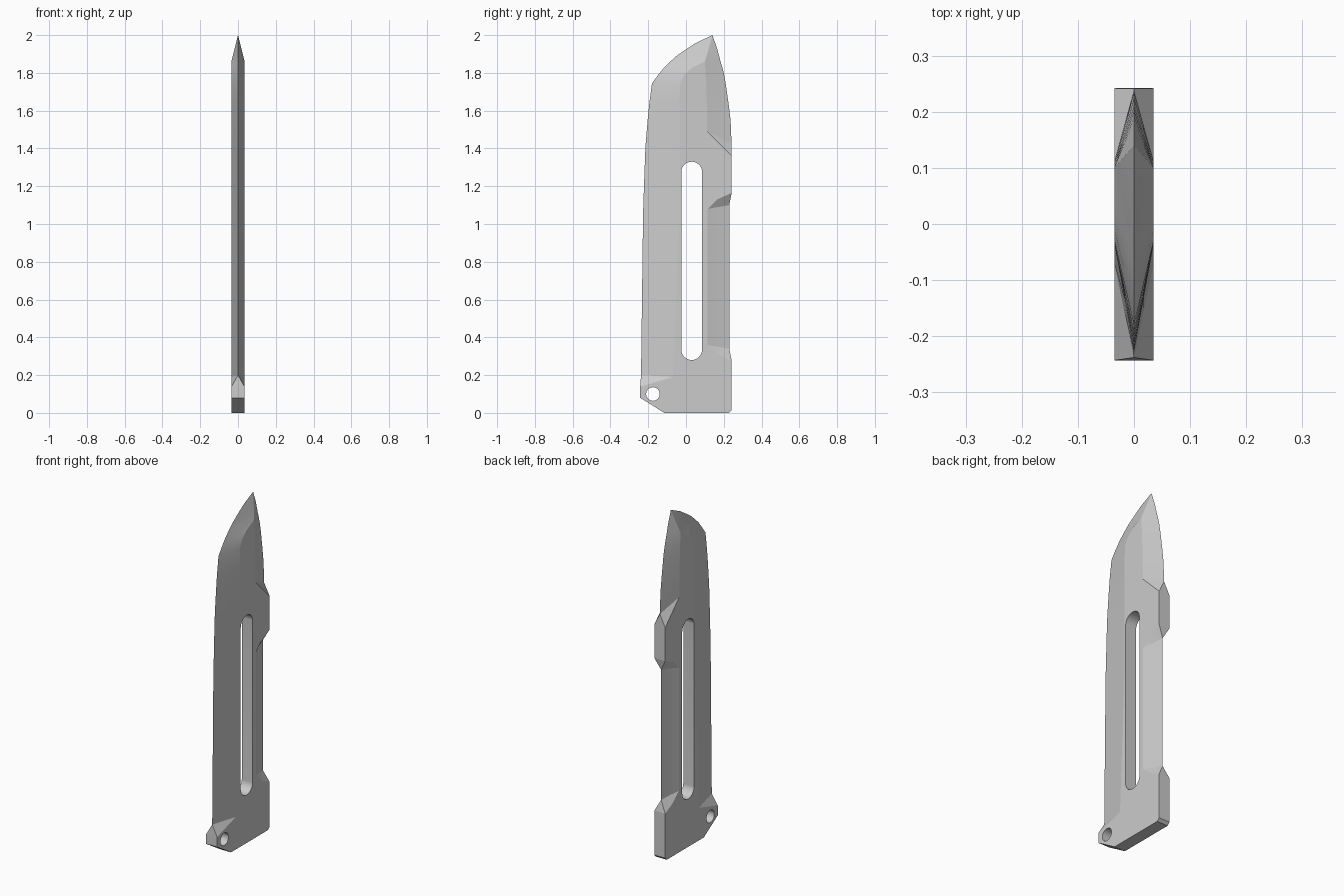
import bpy, bmesh, math

if "Cube" in bpy.data.objects:
    bpy.data.objects.remove(bpy.data.objects["Cube"])

T = 0.035  # half thickness


def blunt(y, z, yi, zi, ym=None, zm=None):
    """Full-thickness edge: centre line, corner, middle, inner point."""
    ym = (y + yi) / 2 if ym is None else ym
    zm = (z + zi) / 2 if zm is None else zm
    return [(0, y, z), (T, y, z), (T, ym, zm), (T, yi, zi)]


def sharp(y, z, yi, zi, k=0.5, t=T):
    """Ground edge: zero thickness at the rim, k sets how hollow the grind is."""
    return [(0, y, z), (0, y, z), (t * k, (y + yi) / 2, (z + zi) / 2), (t, yi, zi)]


def make_object(name, bm):
    bmesh.ops.remove_doubles(bm, verts=bm.verts, dist=0.0005)
    bmesh.ops.recalc_face_normals(bm, faces=bm.faces)
    me = bpy.data.meshes.new(name)
    bm.to_mesh(me)
    bm.free()
    ob = bpy.data.objects.new(name, me)
    bpy.context.collection.objects.link(ob)
    return ob


# Lower rows: cutting side and spine side in matching order
left = [
    blunt(-.115, 0, -.07, 0),
    blunt(-.243, .08, -.07, .08),
    blunt(-.243, .138, -.07, .19),
    sharp(-.238, .2, -.07, .19),
    sharp(-.228, 1.0, -.035, 1.0),
    sharp(-.226, 1.1, -.035, 1.1),
    sharp(-.216, 1.38, -.035, 1.38),
    sharp(-.213, 1.43, -.035, 1.43),
    sharp(-.203, 1.55, -.035, 1.55),
    sharp(-.194, 1.64, -.035, 1.64),
    sharp(-.18, 1.745, -.03, 1.745),
]
right = [
    blunt(.227, 0, .115, 0),
    blunt(.242, .015, .115, .015),
    blunt(.242, .275, .115, .36, .18, .305),
    sharp(.229, .34, .115, .36, .42),
    sharp(.229, 1.1, .115, 1.08, .42),
    blunt(.242, 1.165, .115, 1.08, .165, 1.13),
    blunt(.242, 1.36, .112, 1.49),
    sharp(.241, 1.43, .112, 1.49),
    sharp(.236, 1.55, .112, 1.55),
    sharp(.225, 1.64, .11, 1.64),
    sharp(.21, 1.745, .106, 1.745),
]
# Tip rows: height, cutting edge, flat start, flat end, spine edge
for z, yl, il, ir, yr in [
    (1.79, -.147, -.01, .104, .202), (1.83, -.115, .035, .102, .192),
    (1.86, -.083, .1, .1, .183), (1.89, -.05, .109, .109, .175),
    (1.925, 0, .119, .119, .166), (1.96, .055, .129, .129, .154),
    (2.0, .14, .14, .14, .14),
]:
    t = min(T, T * (2 - z) / .14)
    left.append(sharp(yl, z, il, z, t=t))
    right.append(sharp(yr, z, ir, z, t=t))

# Blade body lofted through the rows, mirrored in x
bm = bmesh.new()
rings = []
for l, r in zip(left, right):
    half = l + r[::-1]
    ring = half + [(-x, y, z) for x, y, z in half[-2:0:-1]]
    rings.append([bm.verts.new(p) for p in ring])
n = len(rings[0])
for a, b in zip(rings, rings[1:]):
    for i in range(n):
        j = (i + 1) % n
        bm.faces.new((a[i], a[j], b[j], b[i]))
bm.faces.new(rings[0])
blade = make_object("blade", bm)


def cut_slot(y, z0, z1, r, n=16):
    """Cut a round-ended slot (or a hole when z0 equals z1) through the blade."""
    bm = bmesh.new()
    pts = [(y + r * math.cos(math.pi * i / n), z1 + r * math.sin(math.pi * i / n)) for i in range(n + 1)]
    pts += [(2 * y - a, z0 + z1 - b) for a, b in pts]
    if z0 == z1:
        pts = pts[:n] + pts[n + 1:-1]
    face = bm.faces.new([bm.verts.new((-.1, a, b)) for a, b in pts])
    ext = bmesh.ops.extrude_face_region(bm, geom=[face], use_keep_orig=True)
    for v in ext["geom"]:
        if isinstance(v, bmesh.types.BMVert):
            v.co.x = .1
    cutter = make_object("slot_cutter", bm)
    cutter.hide_render = True
    mod = blade.modifiers.new("slot", 'BOOLEAN')
    mod.operation = 'DIFFERENCE'
    mod.solver = 'EXACT'
    mod.object = cutter
    bpy.context.view_layer.objects.active = blade
    bpy.ops.object.modifier_apply(modifier=mod.name)
    bpy.data.objects.remove(cutter)


# Long central slot and lanyard hole
cut_slot(.03, .335, 1.275, .055)
cut_slot(-.175, .1, .1, .036)

bpy.ops.object.select_all(action='DESELECT')
blade.select_set(True)
bpy.context.view_layer.objects.active = blade
bpy.ops.object.shade_smooth_by_angle(angle=math.radians(9))
